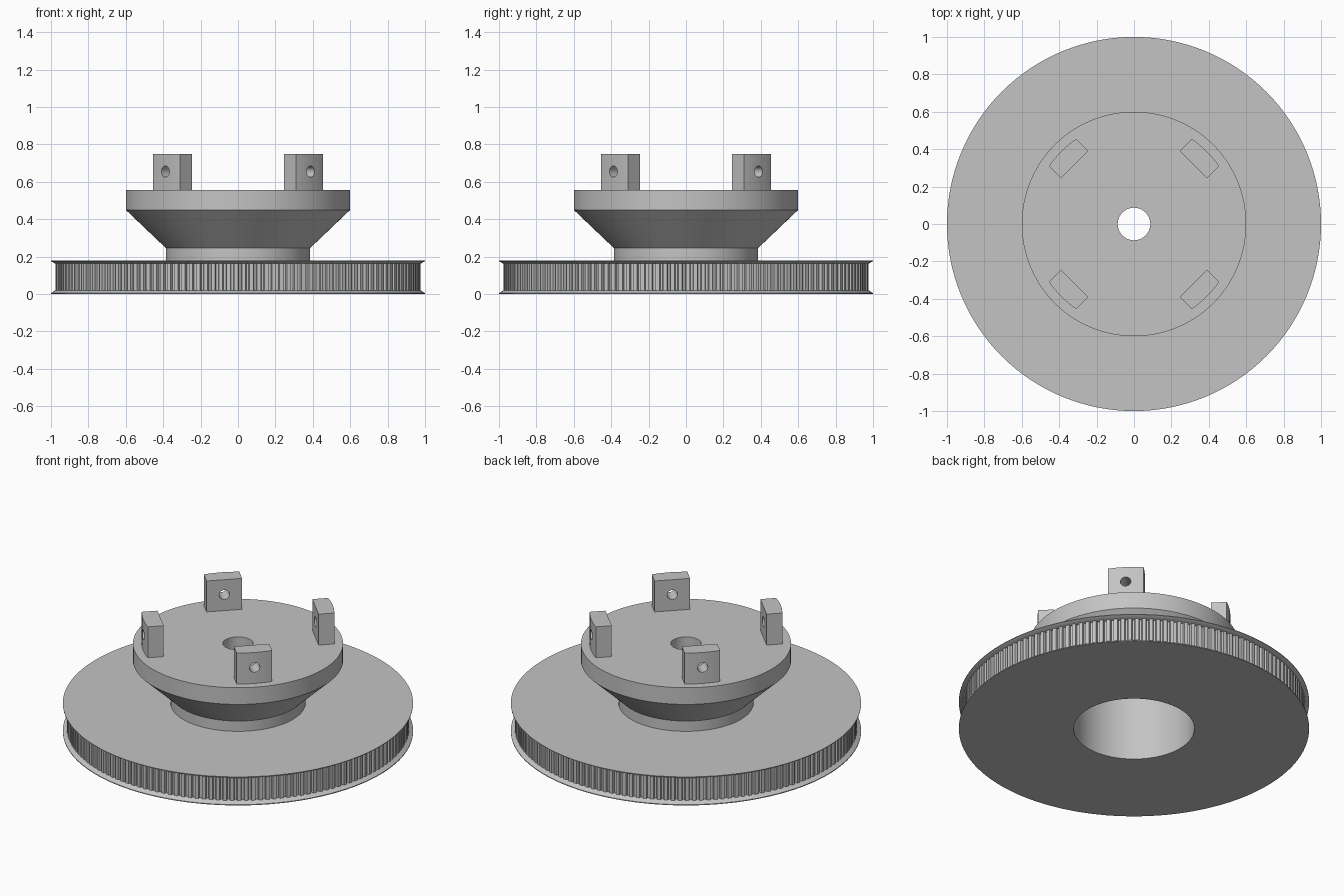
import bpy, bmesh
from math import cos, sin, pi, radians, sqrt

cube = bpy.data.objects.get("Cube")
if cube:
    bpy.data.objects.remove(cube, do_unlink=True)

GREY = (0.55, 0.55, 0.55, 1)
grey = bpy.data.materials.new("plain grey")
grey.use_nodes = True
grey.diffuse_color = GREY
grey.node_tree.nodes["Principled BSDF"].inputs["Base Color"].default_value = GREY


def add_object(name, bm, smooth=True):
    bmesh.ops.recalc_face_normals(bm, faces=bm.faces[:])
    mesh = bpy.data.meshes.new(name)
    bm.to_mesh(mesh)
    bm.free()
    mesh.materials.append(grey)
    obj = bpy.data.objects.new(name, mesh)
    bpy.context.collection.objects.link(obj)
    if smooth:
        bpy.ops.object.select_all(action='DESELECT')
        obj.select_set(True)
        bpy.context.view_layer.objects.active = obj
        bpy.ops.object.shade_smooth_by_angle(angle=radians(30))
    return obj


def lathe(name, profile, steps=128):
    """Spin a closed (radius, height) profile about z."""
    bm = bmesh.new()
    rings = [[bm.verts.new((r * cos(2 * pi * i / steps), r * sin(2 * pi * i / steps), z))
              for r, z in profile] for i in range(steps)]
    n = len(profile)
    for i in range(steps):
        a, b = rings[i], rings[(i + 1) % steps]
        for j in range(n):
            k = (j + 1) % n
            bm.faces.new((a[j], b[j], b[k], a[k]))
    return add_object(name, bm)


BORE, NECK, RIM, SHAFT = 0.345, 0.385, 0.6, 0.087
WHEEL_TOP, RIM_LOW, RIM_TOP = 0.18, 0.45, 0.555
LAND, ROOT = 0.977, 0.96

# Wheel with two bevelled flanges and the belt channel between them
lathe("pulley_wheel", [
    (BORE, 0), (1, 0), (1, 0.005), (LAND, 0.02), (0.94, 0.02),
    (0.94, 0.163), (LAND, 0.163), (1, 0.176), (1, WHEEL_TOP), (BORE, WHEEL_TOP)])

# Hub: neck, flaring cone and rim, bored from below with a small shaft hole
lathe("hub", [
    (BORE, WHEEL_TOP), (NECK, WHEEL_TOP), (NECK, 0.245), (RIM, RIM_LOW), (RIM, RIM_TOP),
    (SHAFT, RIM_TOP), (SHAFT, RIM_LOW), (BORE, RIM_LOW)])

# Belt teeth round the channel
TEETH = 150
bm = bmesh.new()
pairs = []
for t in range(TEETH):
    for part, r in ((0, LAND), (0.5, LAND), (0.6, ROOT), (0.9, ROOT)):
        a = 2 * pi * (t + part) / TEETH
        pairs.append([bm.verts.new((r * cos(a), r * sin(a), z)) for z in (0.02, 0.163)])
for i, (low, high) in enumerate(pairs):
    low2, high2 = pairs[(i + 1) % len(pairs)]
    bm.faces.new((low, low2, high2, high))
add_object("belt_teeth", bm, smooth=False)

# Mounting tab: flat inside, curved outside, with a radial screw hole
HALF, INNER, OUTER = 0.103, 0.449, 0.55
bm = bmesh.new()
outline = [(INNER, -HALF)]
for i in range(9):
    y = HALF * (i / 4 - 1)
    outline.append((sqrt(OUTER ** 2 - y ** 2), y))
outline.append((INNER, HALF))
base = bm.faces.new([bm.verts.new((x, y, RIM_TOP)) for x, y in outline])
top = bmesh.ops.extrude_face_region(bm, geom=[base])["geom"]
bmesh.ops.translate(bm, vec=(0, 0, 0.195),
                    verts=[v for v in top if isinstance(v, bmesh.types.BMVert)])
tab = add_object("mounting_tab_1", bm, smooth=False)

bpy.ops.mesh.primitive_cylinder_add(vertices=24, radius=0.03, depth=0.3,
                                    location=(0.5, 0, 0.655), rotation=(0, pi / 2, 0))
cutter = bpy.context.object
cutter.name = "screw_hole_cutter"
cutter.hide_render = True
cutter.data.materials.append(grey)
cut = tab.modifiers.new("screw_hole", 'BOOLEAN')
cut.operation = 'DIFFERENCE'
cut.solver = 'EXACT'
cut.object = cutter
bpy.ops.object.select_all(action='DESELECT')
tab.select_set(True)
bpy.context.view_layer.objects.active = tab
bpy.ops.object.modifier_apply(modifier=cut.name)
bpy.data.objects.remove(cutter, do_unlink=True)
bpy.ops.object.shade_smooth_by_angle(angle=radians(30))

# Four tabs on the diagonals
for i in range(4):
    if i:
        obj = tab.copy()
        obj.name = f"mounting_tab_{i + 1}"
        bpy.context.collection.objects.link(obj)
    else:
        obj = tab
    obj.rotation_euler.z = pi / 4 + i * pi / 2
